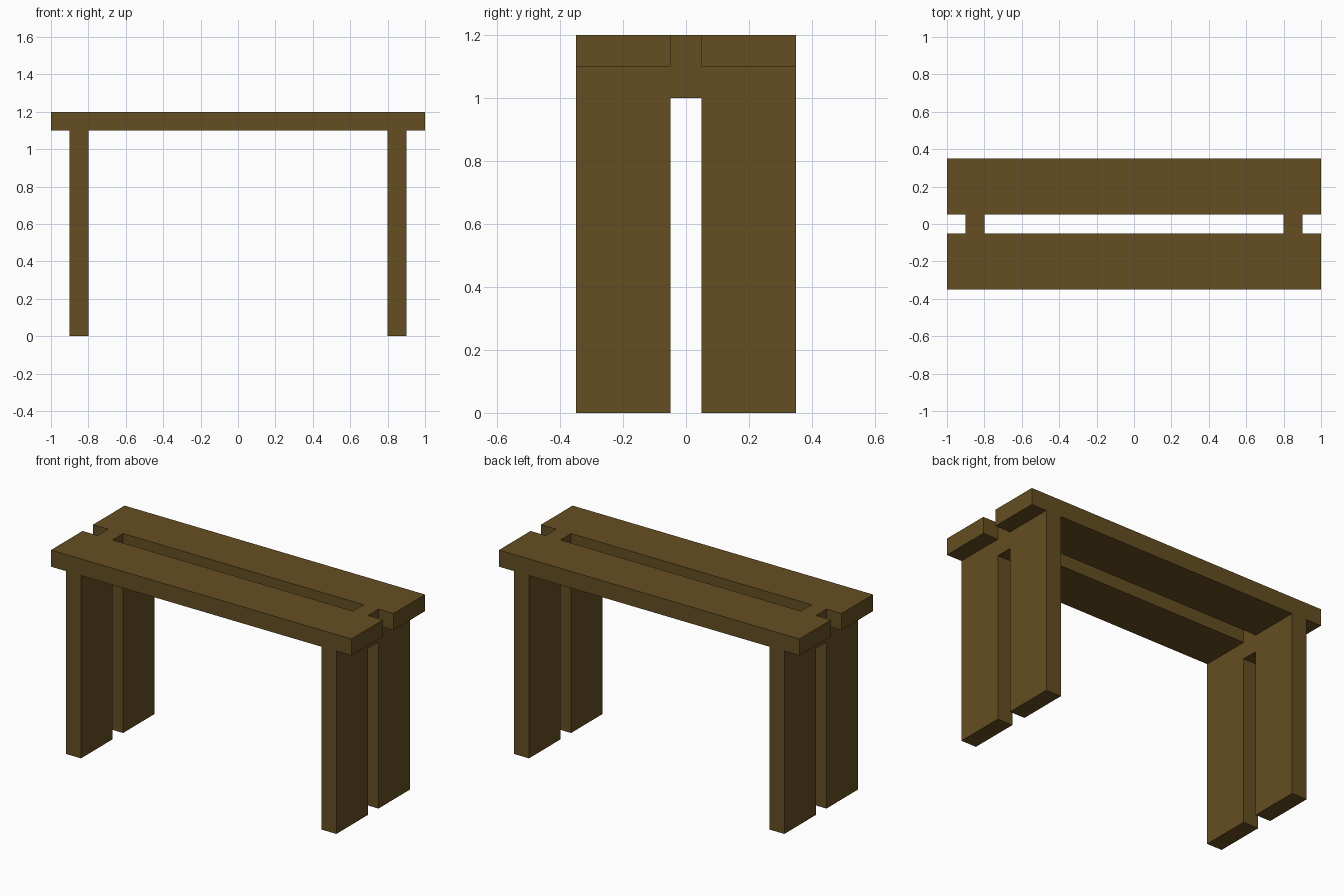
import bpy
import bmesh

if "Cube" in bpy.data.objects:
    bpy.data.objects.remove(bpy.data.objects["Cube"])

wood = bpy.data.materials.new("brown wood")
wood.diffuse_color = (0.130, 0.076, 0.016, 1.0)
wood.use_nodes = True
wood.node_tree.nodes["Principled BSDF"].inputs["Base Color"].default_value = wood.diffuse_color


def extrude_profile(name, points, x0, x1):
    """Extrude a closed (y, z) outline along x."""
    bm = bmesh.new()
    face = bm.faces.new([bm.verts.new((x0, y, z)) for y, z in points])
    result = bmesh.ops.extrude_face_region(bm, geom=[face])
    moved = [v for v in result["geom"] if isinstance(v, bmesh.types.BMVert)]
    bmesh.ops.translate(bm, verts=moved, vec=(x1 - x0, 0, 0))
    bmesh.ops.recalc_face_normals(bm, faces=bm.faces)
    mesh = bpy.data.meshes.new(name)
    bm.to_mesh(mesh)
    bm.free()
    mesh.materials.append(wood)
    obj = bpy.data.objects.new(name, mesh)
    bpy.context.collection.objects.link(obj)
    return obj


# Two seat planks with a gap between them
for name, y0, y1 in (("front_seat_plank", -0.35, -0.05),
                     ("back_seat_plank", 0.05, 0.35)):
    extrude_profile(name, [(y0, 1.1), (y1, 1.1), (y1, 1.2), (y0, 1.2)], -1.0, 1.0)

# Leg frames: two legs joined by a bridge that rises flush with the seat
half = [(0.05, 1.0), (0.05, 0.0), (0.35, 0.0), (0.35, 1.1), (0.05, 1.1), (0.05, 1.2)]
outline = half + [(-y, z) for y, z in reversed(half)]
for name, x0 in (("left_leg_frame", -0.9), ("right_leg_frame", 0.8)):
    extrude_profile(name, outline, x0, x0 + 0.1)
